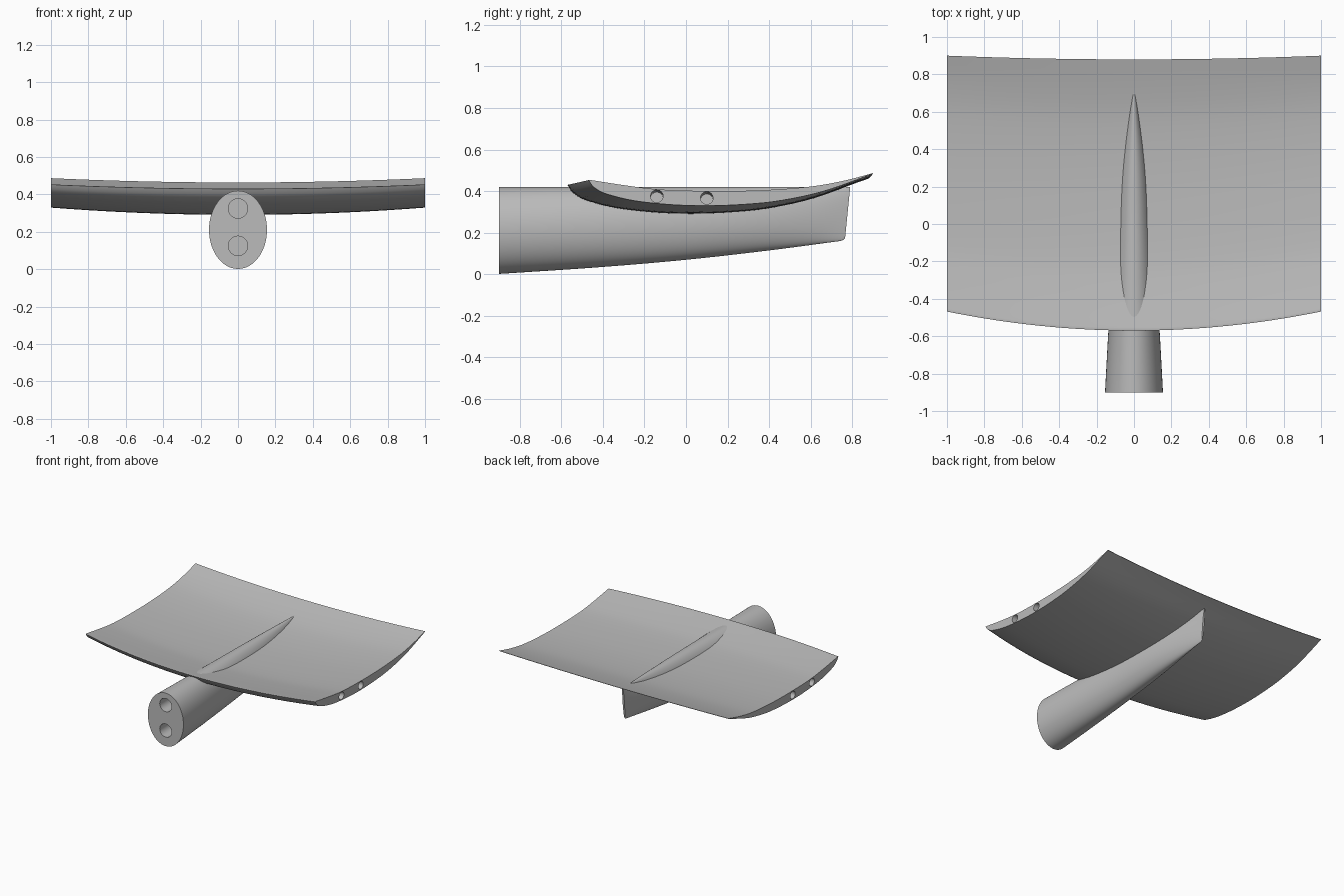
import bpy, bmesh, math
from mathutils import Vector

cube = bpy.data.objects.get("Cube")
if cube:
    bpy.data.objects.remove(cube, do_unlink=True)

grey = bpy.data.materials.new("plain grey")
grey.use_nodes = True
colour = (0.5, 0.5, 0.5, 1)
grey.diffuse_color = colour
grey.node_tree.nodes["Principled BSDF"].inputs["Base Color"].default_value = colour


def smooth_value(points, t):
    """Smooth curve through (position, value) pairs."""
    n = len(points)
    slopes = []
    for i in range(n):
        a, b = points[max(i - 1, 0)], points[min(i + 1, n - 1)]
        slopes.append((b[1] - a[1]) / (b[0] - a[0]))
    for i in range(n - 1):
        (x0, v0), (x1, v1) = points[i], points[i + 1]
        if t <= x1 or i == n - 2:
            w = x1 - x0
            u = min(max((t - x0) / w, 0), 1)
            return ((2*u**3 - 3*u**2 + 1) * v0 + (u**3 - 2*u**2 + u) * w * slopes[i]
                    + (3*u**2 - 2*u**3) * v1 + (u**3 - u**2) * w * slopes[i + 1])


def loft(name, rings):
    """Skin closed rings of points and cap both ends."""
    bm = bmesh.new()
    loops = [[bm.verts.new(p) for p in ring] for ring in rings]
    n = len(loops[0])
    for a, b in zip(loops, loops[1:]):
        for i in range(n):
            j = (i + 1) % n
            bm.faces.new((a[i], a[j], b[j], b[i]))
    bm.faces.new(loops[0])
    bm.faces.new(loops[-1])
    bmesh.ops.recalc_face_normals(bm, faces=bm.faces)
    mesh = bpy.data.meshes.new(name)
    bm.to_mesh(mesh)
    bm.free()
    mesh.materials.append(grey)
    obj = bpy.data.objects.new(name, mesh)
    bpy.context.collection.objects.link(obj)
    return obj


def activate(obj):
    bpy.ops.object.select_all(action='DESELECT')
    obj.select_set(True)
    bpy.context.view_layer.objects.active = obj


def drill(obj, centre, direction, radius, depth):
    """Cut a blind round hole, starting just outside the surface."""
    d = Vector(direction).normalized()
    bpy.ops.mesh.primitive_cylinder_add(vertices=32, radius=radius, depth=depth * 2,
                                        location=centre)
    cutter = bpy.context.object
    cutter.rotation_euler = d.to_track_quat('Z', 'Y').to_euler()
    cutter.hide_render = True
    cutter.data.materials.append(grey)
    mod = obj.modifiers.new("hole", 'BOOLEAN')
    mod.operation = 'DIFFERENCE'
    mod.solver = 'EXACT'
    mod.object = cutter
    activate(obj)
    bpy.ops.object.modifier_apply(modifier=mod.name)
    bpy.data.objects.remove(cutter, do_unlink=True)


# Wing: cambered section, swept along a shallow upward curve
lower = [(0, 0), (.015, -.03), (.055, -.063), (.18, -.103), (.385, -.123),
         (.6, -.111), (.736, -.083), (.846, -.045), (1, .031)]
upper = [(0, .002), (.143, -.028), (.25, -.045), (.414, -.052), (.6, -.049),
         (.78, -.031), (.9, -.002), (1, .034)]
STEPS = 40
chord = [(i / STEPS) ** 1.5 for i in range(STEPS + 1)]
section = [(t, smooth_value(lower, t)) for t in chord]
section += [(t, smooth_value(upper, t)) for t in reversed(chord[1:])]

rings = []
for i in range(33):
    x = -1 + i / 16
    front, back = -.57 + .102 * x * x, .88 + .02 * x * x
    lift, depth = .43 + .023 * x * x, 1.13 - .13 * x * x
    rings.append([(x, front + t * (back - front),
                   lift + z * (depth if z < 0 else 1)) for t, z in section])
wing = loft("wing", rings)

# Sockets in both wing tips
for side in (-1, 1):
    for y, z in ((-.14, .376), (.10, .367)):
        drill(wing, (side, y, z), (side, 0, .07), .03, .15)

# Body: elliptical tube with a level top, tapering to a thin upright tail edge
width = [(-.9, .155), (-.57, .137), (-.1, .108), (.2, .09), (.4, .07),
         (.6, .039), (.765, .008)]
belly = [(-.9, .002), (-.42, .034), (0, .07), (.4, .115), (.74, .16)]
TOP = .42
stations = [-.9 + 1.64 * i / 40 for i in range(41)] + [.752, .76, .765]
rings = []
for k, y in enumerate(stations):
    low = smooth_value(belly, min(y, .74)) + 22 * max(y - .74, 0) ** 2
    half, mid, w = (TOP - low) / 2, (TOP + low) / 2, smooth_value(width, y)
    lean = .1 * max(0, (y - .4) / .365)
    ring = []
    for i in range(64):
        a = math.tau * i / 64
        z = mid + half * math.sin(a)
        ring.append((w * math.cos(a), y + lean * (z - low), z))
    rings.append(ring)
body = loft("body", rings)

# Sockets in the front of the body
for z in (.325, .125):
    drill(body, (0, -.9, z), (0, 1, 0), .052, .35)

for obj in (wing, body):
    activate(obj)
    bpy.ops.object.shade_smooth_by_angle(angle=math.radians(30))
